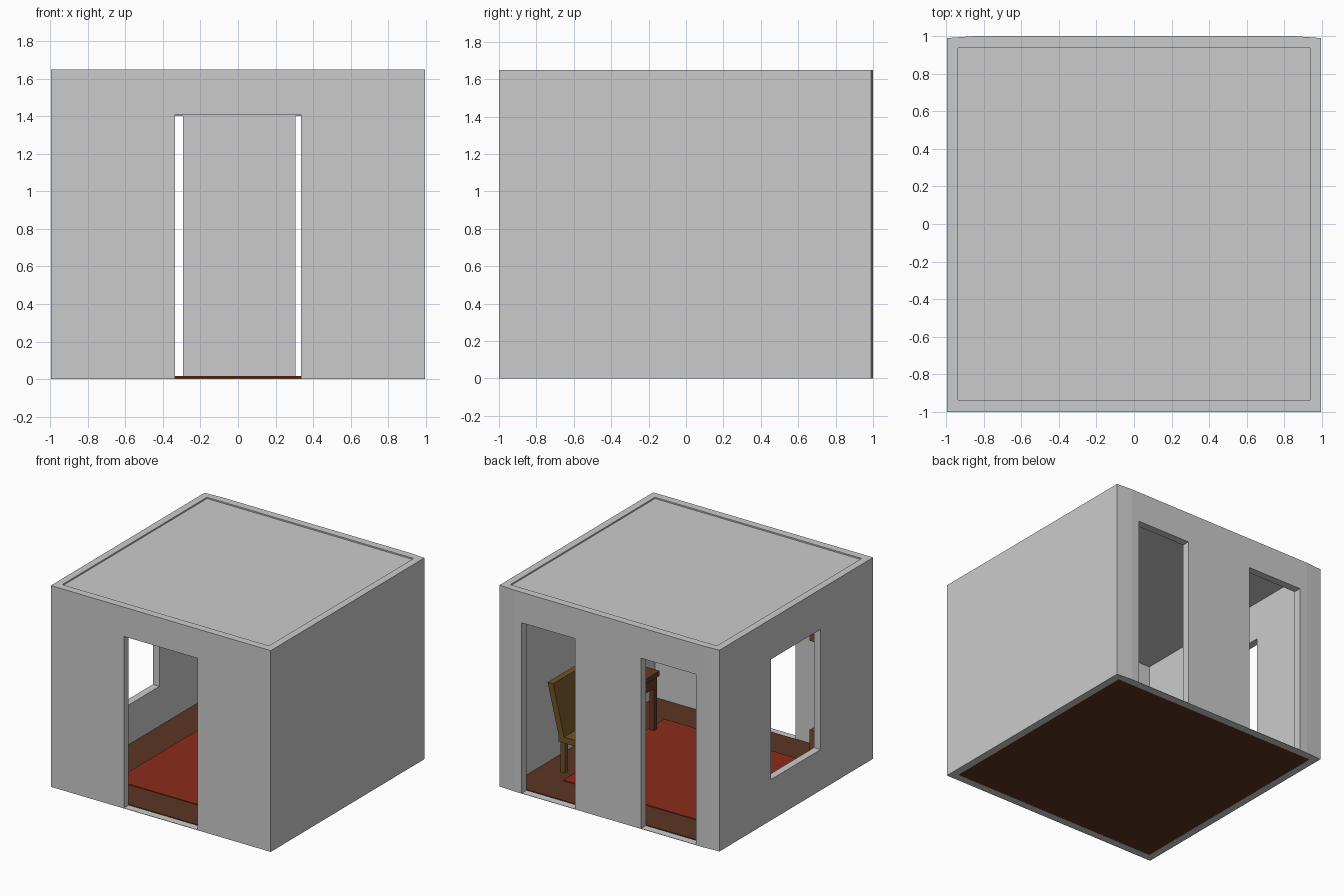
import bpy, bmesh, math
from mathutils import Matrix, Vector

if "Cube" in bpy.data.objects:
    bpy.data.objects.remove(bpy.data.objects["Cube"])


def material(name, rgb):
    m = bpy.data.materials.new(name)
    m.diffuse_color = (*rgb, 1)
    m.use_nodes = True
    m.node_tree.nodes["Principled BSDF"].inputs["Base Color"].default_value = m.diffuse_color
    return m


WOOD = material("floor_wood", (0.105, 0.036, 0.016))
RED = material("rug_red", (0.26, 0.025, 0.010))
GOLD = material("golden_wood", (0.17, 0.085, 0.022))
DARK = material("table_wood", (0.13, 0.042, 0.018))


def make(name, bm, mat=None):
    bmesh.ops.recalc_face_normals(bm, faces=bm.faces)
    me = bpy.data.meshes.new(name)
    bm.to_mesh(me)
    bm.free()
    ob = bpy.data.objects.new(name, me)
    bpy.context.collection.objects.link(ob)
    if mat:
        me.materials.append(mat)
    return ob


def box(name, x, y, z, mat=None, lean=0.0):
    """Box from (min, max) ranges; lean shifts the top along x."""
    bm = bmesh.new()
    bmesh.ops.create_cube(bm, size=1)
    for v in bm.verts:
        top = v.co.z > 0
        v.co = Vector((x[v.co.x > 0] + (lean if top else 0), y[v.co.y > 0], z[top]))
    return make(name, bm, mat)


def prism(name, pts, z0, z1):
    bm = bmesh.new()
    f = bm.faces.new([bm.verts.new((px, py, z0)) for px, py in pts])
    ext = bmesh.ops.extrude_face_region(bm, geom=[f])
    bmesh.ops.translate(bm, vec=(0, 0, z1 - z0),
                        verts=[g for g in ext["geom"] if isinstance(g, bmesh.types.BMVert)])
    return make(name, bm)


# Walls: one shell with the doors and window cut through
walls = prism("walls", [(-0.997, -1), (0.997, -1), (0.997, 0.99), (0.86, 1),
                        (-0.86, 1), (-0.997, 0.99)], 0, 1.65)
I = 0.937
cuts = [
    ("room_cutter", (-I, I), (-I, I), (-1, 2)),
    ("front_door_cutter", (-0.335, 0.335), (-1.2, -0.8), (0.003, 1.41)),
    ("back_door_cutter_right", (0.305, 0.79), (0.8, 1.2), (0.003, 1.40)),
    ("back_door_cutter_left", (-0.79, -0.292), (0.8, 1.2), (0.003, 1.40)),
    ("window_cutter", (-1.2, -0.8), (-0.32, 0.32), (0.335, 1.32)),
]
for name, x, y, z in cuts:
    c = box(name, x, y, z)
    c.hide_render = True
    c.hide_viewport = True
    mod = walls.modifiers.new(name, "BOOLEAN")
    mod.operation = "DIFFERENCE"
    mod.solver = "EXACT"
    mod.object = c

# Thin roof, floor and rug
box("roof", (-I, I), (-I, I), (1.632, 1.639))
box("floor", (-I, I), (-I, I), (0.001, 0.010), WOOD)
box("rug", (-0.655, 0.655), (-0.655, 0.655), (0.010, 0.016), RED)


def legs(name, x, y, z, w, mat):
    for i, px in enumerate((x[0], x[1] - w)):
        for j, py in enumerate((y[0], y[1] - w)):
            box(f"{name}_{i}{j}", (px, px + w), (py, py + w), z, mat)


# Chair by the right wall, facing the middle of the room
legs("chair_leg", (0.42, 0.76), (0.20, 0.54), (0.01, 0.26), 0.04, GOLD)
box("chair_seat", (0.41, 0.77), (0.19, 0.55), (0.26, 0.31), GOLD)
box("chair_back", (0.72, 0.77), (0.19, 0.55), (0.31, 0.72), GOLD, lean=0.10)

# Table further forward on the same side
legs("table_leg", (0.60, 0.90), (-0.48, 0.04), (0.01, 0.40), 0.04, DARK)
box("table_apron", (0.60, 0.90), (-0.48, 0.04), (0.36, 0.45), DARK)
box("table_top", (0.585, 0.915), (-0.495, 0.055), (0.45, 0.49), DARK)

# Tall clock in the front left corner: base, trunk and hood
box("clock_base", (-0.80, -0.54), (-0.935, -0.83), (0.01, 0.18), GOLD)
box("clock_trunk", (-0.76, -0.58), (-0.935, -0.85), (0.18, 0.91), GOLD)
box("clock_hood", (-0.80, -0.54), (-0.935, -0.83), (0.91, 1.20), GOLD)
